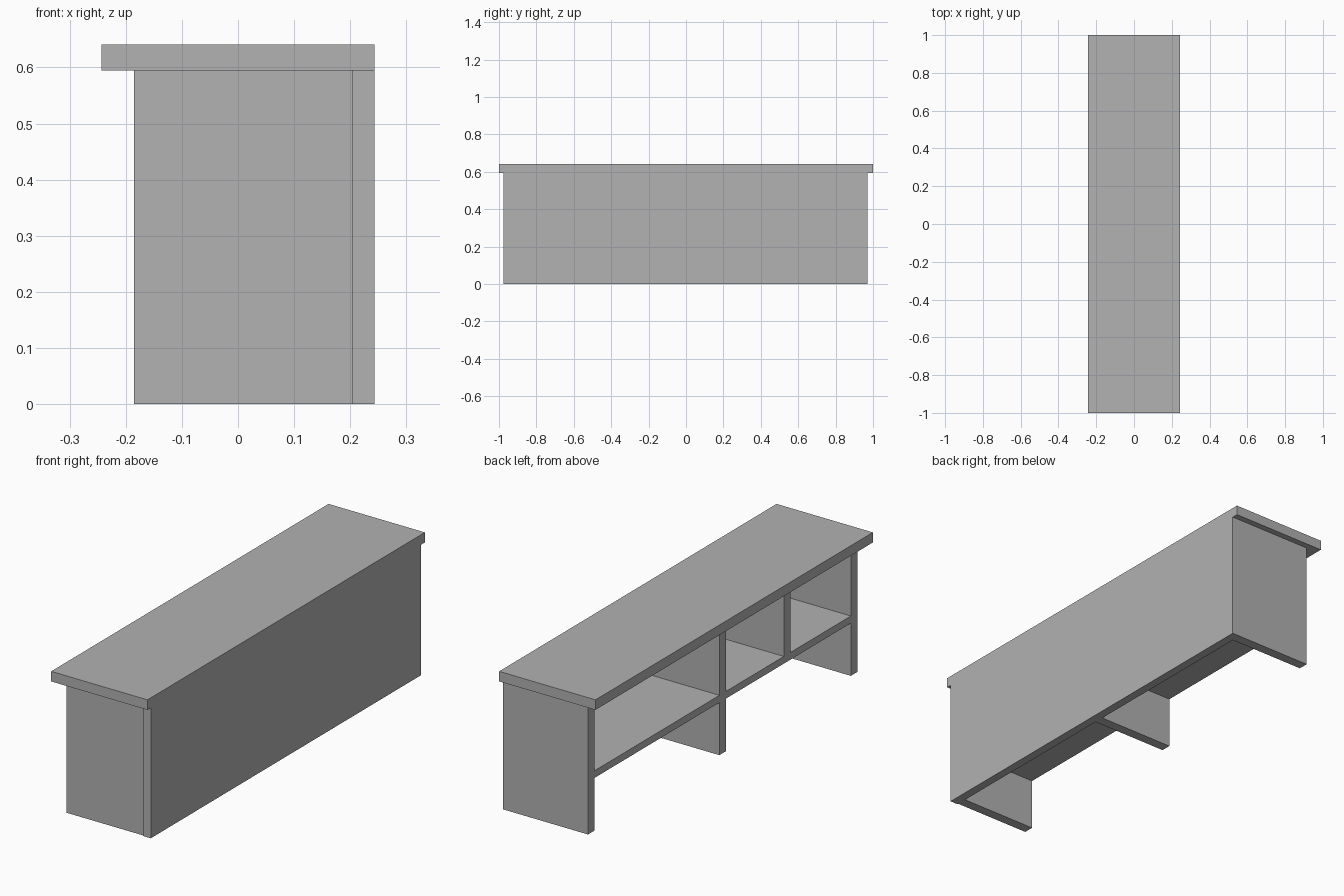
import bpy
import bmesh

cube = bpy.data.objects.get("Cube")
if cube:
    bpy.data.objects.remove(cube, do_unlink=True)

# Single matte grey finish
GREY = (0.445, 0.445, 0.445, 1)
grey = bpy.data.materials.new("plain grey")
grey.use_nodes = True
grey.diffuse_color = GREY
grey.node_tree.nodes["Principled BSDF"].inputs["Base Color"].default_value = GREY


def board(name, x, y, z):
    """Rectangular board spanning the given (min, max) ranges."""
    bm = bmesh.new()
    bmesh.ops.create_cube(bm, size=1)
    for v in bm.verts:
        v.co = [r[0] if c < 0 else r[1] for c, r in zip(v.co, (x, y, z))]
    mesh = bpy.data.meshes.new(name)
    bm.to_mesh(mesh)
    bm.free()
    mesh.materials.append(grey)
    obj = bpy.data.objects.new(name, mesh)
    bpy.context.collection.objects.link(obj)
    return obj


OPEN, INNER, OUTER = -0.185, 0.203, 0.243   # open edge, panel inside, panel outside
UNDER, TOP = 0.595, 0.641                   # underside and surface of counter top
END, THICK = 0.971, 0.047                   # outer face and thickness of uprights
SHELF = (0.24, 0.273)
depth = (OPEN, INNER)

# Counter top and long closed panel
board("counter_top", (-OUTER, OUTER), (-1, 1), (UNDER, TOP))
board("long_panel", (INNER, OUTER), (-0.976, END), (0, UNDER))

# Full-height uprights
half = THICK / 2
for name, centre in (("front_end", half - END), ("middle_upright", 0), ("back_end", END - half)):
    board(name, depth, (centre - half, centre + half), (0, UNDER))

# Shelves between the uprights
board("front_shelf", depth, (THICK - END, -half), SHELF)
board("back_shelf", depth, (half, END - THICK), SHELF)

# Short divider standing on the front shelf
board("shelf_divider", depth, (-0.488, -0.441), (SHELF[1], UNDER))
